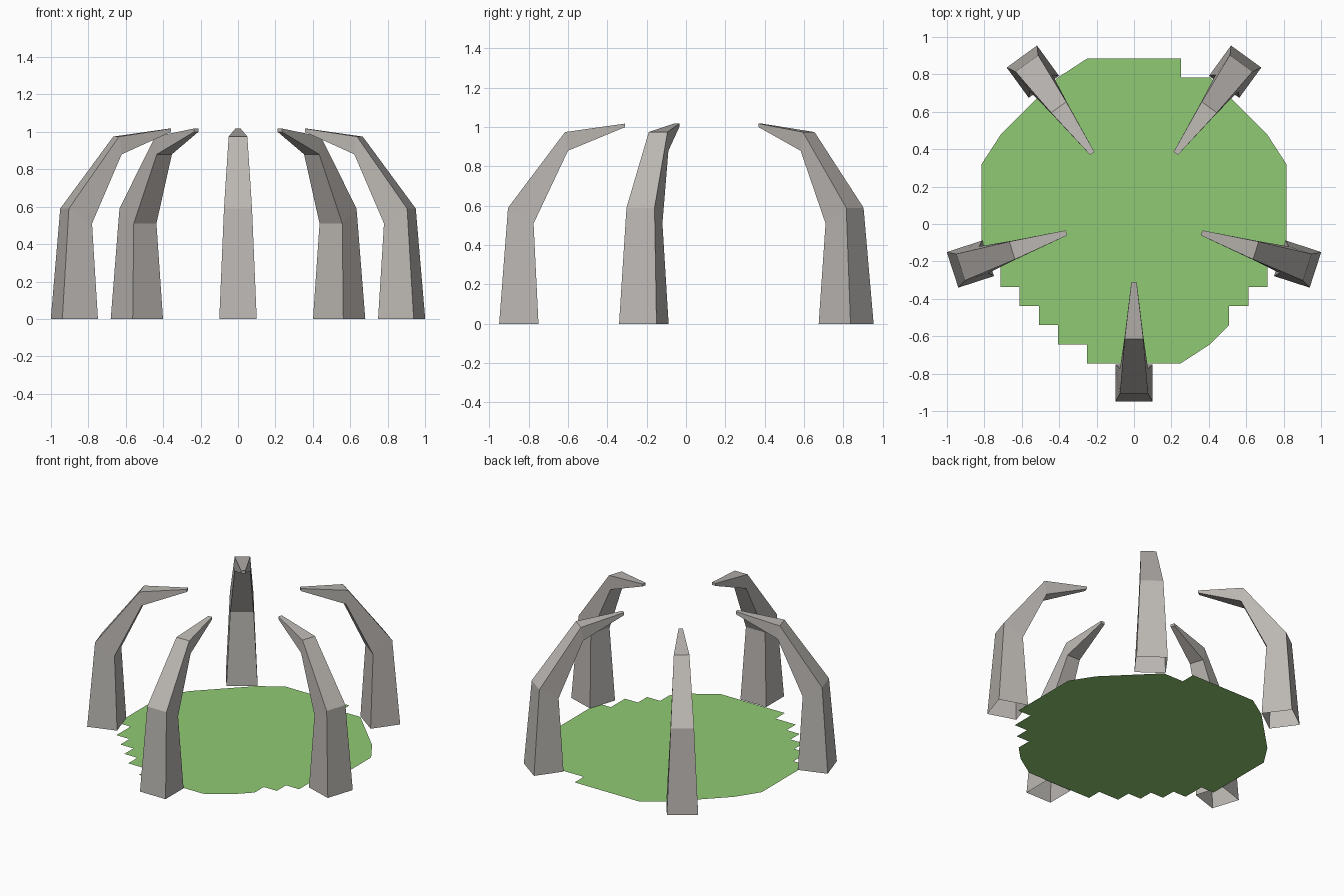
import bpy, bmesh, math
from mathutils import Vector

if "Cube" in bpy.data.objects:
    bpy.data.objects.remove(bpy.data.objects["Cube"])

CY = 0.07  # centre of the ring along y


def material(name, rgb):
    m = bpy.data.materials.new(name)
    m.diffuse_color = (*rgb, 1)
    m.use_nodes = True
    m.node_tree.nodes["Principled BSDF"].inputs["Base Color"].default_value = m.diffuse_color
    return m


stone = material("warm grey stone", (0.50, 0.475, 0.45))
grass = material("grass green", (0.28, 0.59, 0.175))


def finish(bm, name, mat):
    me = bpy.data.meshes.new(name)
    bm.to_mesh(me)
    bm.free()
    me.materials.append(mat)
    ob = bpy.data.objects.new(name, me)
    bpy.context.collection.objects.link(ob)
    return ob


# Curved pillar: square rings (outer radius, z, inner radius, z, half width)
RINGS = [(1.02, 0.0, 0.82, 0.0, 0.10),
         (0.975, 0.59, 0.845, 0.51, 0.075),
         (0.685, 0.975, 0.67, 0.88, 0.05),
         (0.38, 1.018, 0.38, 1.0, 0.014)]


def pillar(name, degrees):
    a = math.radians(degrees)
    out = Vector((math.cos(a), math.sin(a), 0))
    side = Vector((-out.y, out.x, 0))
    bm = bmesh.new()
    rings = []
    for ro, zo, ri, zi, w in RINGS:
        rings.append([bm.verts.new(out * r + side * s + Vector((0, CY, z)))
                      for r, z, s in ((ro, zo, -w), (ro, zo, w), (ri, zi, w), (ri, zi, -w))])
    for lo, hi in zip(rings, rings[1:]):
        for i in range(4):
            j = (i + 1) % 4
            bm.faces.new((lo[i], lo[j], hi[j], hi[i]))
    bm.faces.new(rings[-1])  # tip; the foot stays open
    return finish(bm, name, stone)


for k in range(5):
    pillar(f"curved_pillar_{k + 1}", -90 + 72 * k)

# Stepped round lawn: outline from one quarter's steps, mirrored to all four
STEPS = [(0.815, 0.25), (0.713, 0.407), (0.611, 0.509),
         (0.509, 0.611), (0.407, 0.713), (0.25, 0.815)]
quarter = []
for i, (x, y) in enumerate(STEPS):
    quarter.append((x, y))
    if i + 1 < len(STEPS):
        quarter.append((STEPS[i + 1][0], y))
half = quarter + [(-x, y) for x, y in reversed(quarter)]
outline = half + [(x, -y) for x, y in reversed(half)]
bm = bmesh.new()
face = bm.faces.new([bm.verts.new((x, y + CY, 0)) for x, y in outline])
bmesh.ops.triangulate(bm, faces=[face])
finish(bm, "stepped_lawn", grass)
